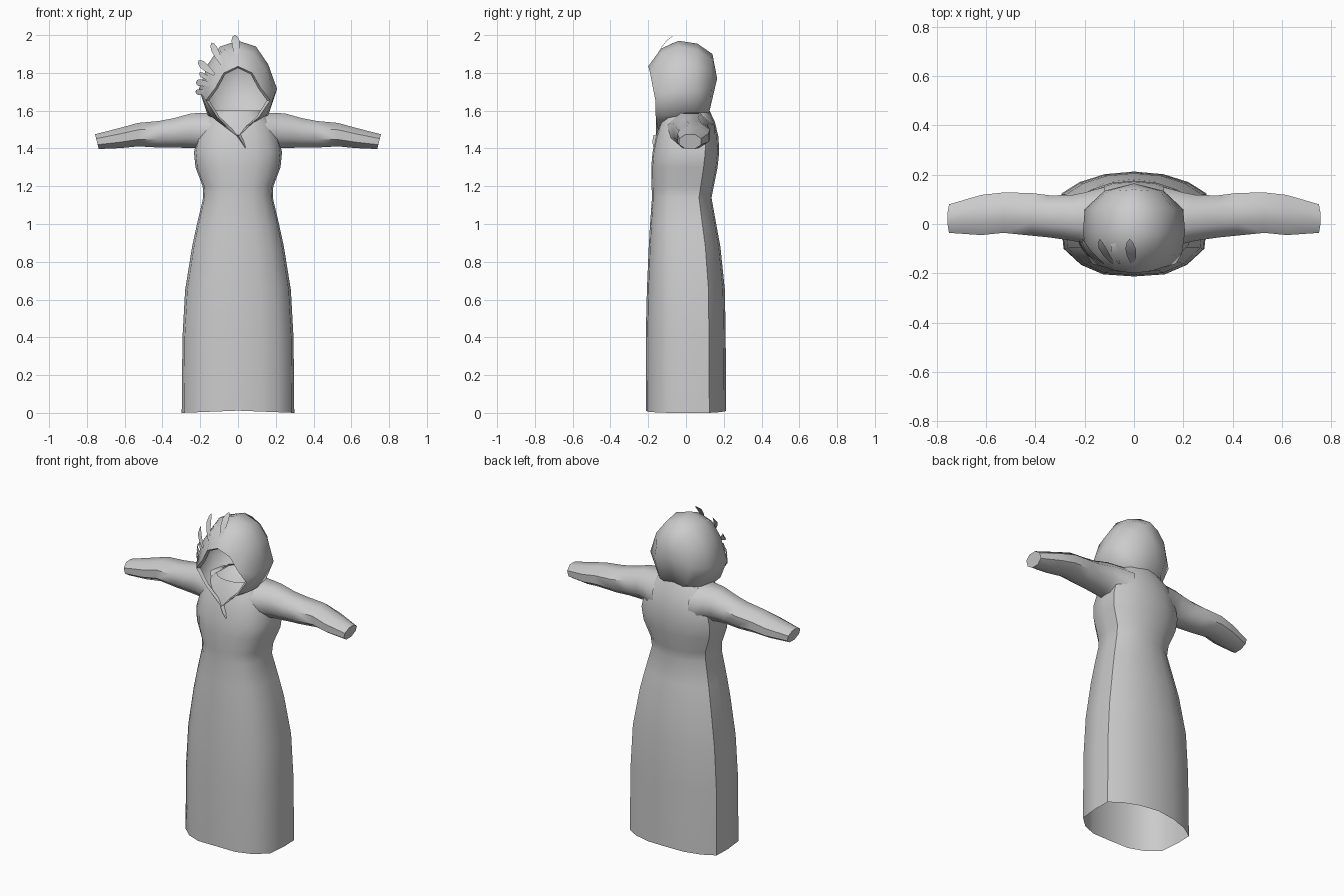
import bpy, bmesh, math
from mathutils import Vector

if "Cube" in bpy.data.objects:
    bpy.data.objects.remove(bpy.data.objects["Cube"])

grey = bpy.data.materials.new("plain grey cloth")
grey.use_nodes = True
COL = (0.6, 0.6, 0.6, 1)
grey.diffuse_color = COL
grey.node_tree.nodes["Principled BSDF"].inputs["Base Color"].default_value = COL


def loft(name, rings, closed=True, cap_end=False, angle=45):
    """Skin a list of equal-length point rings into one smooth object."""
    bm = bmesh.new()
    rows = [[bm.verts.new(p) for p in ring] for ring in rings]
    n = len(rows[0])
    for a, b in zip(rows, rows[1:]):
        for i in range(n if closed else n - 1):
            j = (i + 1) % n
            bm.faces.new((a[i], a[j], b[j], b[i]))
    if cap_end:
        bm.faces.new(rows[-1])
    bmesh.ops.remove_doubles(bm, verts=bm.verts, dist=0.0005)
    bmesh.ops.recalc_face_normals(bm, faces=bm.faces)
    me = bpy.data.meshes.new(name)
    bm.to_mesh(me)
    bm.free()
    me.materials.append(grey)
    ob = bpy.data.objects.new(name, me)
    bpy.context.collection.objects.link(ob)
    bpy.ops.object.select_all(action='DESELECT')
    ob.select_set(True)
    bpy.context.view_layer.objects.active = ob
    bpy.ops.object.shade_smooth_by_angle(angle=math.radians(angle))
    return ob


def mirrored(half):
    """Complete a half ring whose first and last points lie on x = 0."""
    return half + [(-x, y, z) for x, y, z in half[-2:0:-1]]


# Robe: one cross-section scaled up the body (z, half width, front y, back y)
SECTION = [(0, -1), (.42, -.96), (.72, -.78), (.96, -.47), (1, .1),
           (.99, .58), (.74, .8), (.4, .95), (0, 1)]
BODY = [(0.0, .298, -.213, .213), (.4, .294, -.213, .21), (.65, .28, -.207, .206),
        (.88, .243, -.197, .182), (1.0, .217, -.19, .16), (1.14, .184, -.18, .135),
        (1.2, .187, -.182, .147), (1.3, .225, -.184, .167), (1.38, .233, -.177, .176),
        (1.46, .215, -.16, .172), (1.54, .185, -.135, .153), (1.6, .12, -.10, .125)]
rings = []
for z, w, front, back in BODY:
    mid, depth = (front + back) / 2, (back - front) / 2
    half = []
    for u, v in SECTION:
        hem = .012 * (1 - abs(u)) if z == 0 else 0
        half.append((u * w, mid + v * depth, z + hem))
    rings.append(mirrored(half))
loft("robe", rings)

# Sleeves: flattened octagons (x, low y, high y, low z, high z)
SLEEVE = [(.12, -.11, .15, 1.36, 1.59), (.2, -.08, .128, 1.40, 1.588),
          (.25, -.068, .118, 1.402, 1.585), (.34, -.055, .116, 1.405, 1.56),
          (.42, -.047, .126, 1.405, 1.545), (.53, -.036, .128, 1.411, 1.535),
          (.62, -.045, .118, 1.402, 1.51), (.747, -.036, .08, 1.397, 1.475)]
for side, label in ((1, "left"), (-1, "right")):
    rings = []
    for k, (x, y0, y1, z0, z1) in enumerate(SLEEVE):
        ring = []
        for i in range(8):
            a = math.radians(22.5 + 45 * i)
            c, s = math.cos(a) / .924, math.sin(a) / .924
            slant = .01 * s if k == len(SLEEVE) - 1 else 0
            ring.append((side * (x + slant), (y0 + y1) / 2 + c * (y1 - y0) / 2,
                         (z0 + z1) / 2 + s * (z1 - z0) / 2))
        rings.append(ring)
    loft(label + "_sleeve", rings, cap_end=True, angle=50)

# Hood: arches from the open face rim back to the nape
HOOD = [
    [(0, -.2, 1.835), (.075, -.19, 1.80), (.12, -.175, 1.72),
     (.17, -.162, 1.655), (.11, -.16, 1.565), (0, -.16, 1.462)],
    [(0, -.13, 1.93), (.085, -.13, 1.90), (.145, -.13, 1.82),
     (.195, -.12, 1.69), (.15, -.12, 1.575), (0, -.12, 1.49)],
    [(0, -.04, 1.97), (.095, -.04, 1.94), (.16, -.04, 1.845),
     (.207, -.03, 1.715), (.16, -.03, 1.575), (0, -.03, 1.52)],
    [(0, .06, 1.955), (.095, .06, 1.92), (.16, .06, 1.835),
     (.2, .06, 1.71), (.145, .06, 1.58), (0, .06, 1.54)],
    [(0, .14, 1.9), (.06, .135, 1.87), (.105, .135, 1.81),
     (.12, .135, 1.72), (.09, .125, 1.6), (0, .115, 1.56)],
    [(0, .165, 1.77)] * 6,
]
loft("hood", [mirrored(h) for h in HOOD], angle=60)

# Folded rim of the hood, a narrow band turned inward
rim = mirrored(HOOD[0])
inner = [(x * .9, y + .015, 1.655 + (z - 1.655) * .95) for x, y, z in rim]
loft("hood_rim", [rim, inner], angle=30)

# Small cloth tail where the hood closes at the chest
loft("hood_tail", [[(-.015, -.15, 1.475), (0, -.172, 1.47), (.02, -.15, 1.475)],
                   [(.01, -.15, 1.44), (.02, -.178, 1.435), (.035, -.15, 1.45)],
                   [(.04, -.172, 1.40)] * 3])

# Curled feathers on the right of the hood (base x, base z, tip x, tip z, width)
FEATHERS = [(-.005, 1.885, -.018, 2.0, .042), (-.085, 1.845, -.14, 1.96, .036),
            (-.06, 1.87, -.085, 1.925, .026), (-.125, 1.79, -.21, 1.865, .038),
            (-.125, 1.755, -.205, 1.80, .026), (-.14, 1.74, -.222, 1.75, .036),
            (-.145, 1.70, -.225, 1.70, .03)]
for n, (bx, bz, tx, tz, w) in enumerate(FEATHERS):
    base, tip = Vector((bx, -.16, bz)), Vector((tx, -.06, tz))
    out = Vector((tx, 0, tz - 1.72)).normalized()
    across = Vector((out.z, 0, -out.x))
    rows = []
    for t, width in ((0, .4), (.3, .9), (.6, 1), (.85, .6), (1, 0)):
        p = base.lerp(tip, t) + out * .02 * math.sin(math.pi * t)
        rows.append([p - across * w * width / 2, p + across * w * width / 2])
    loft("feather_%d" % (n + 1), rows, closed=False)
